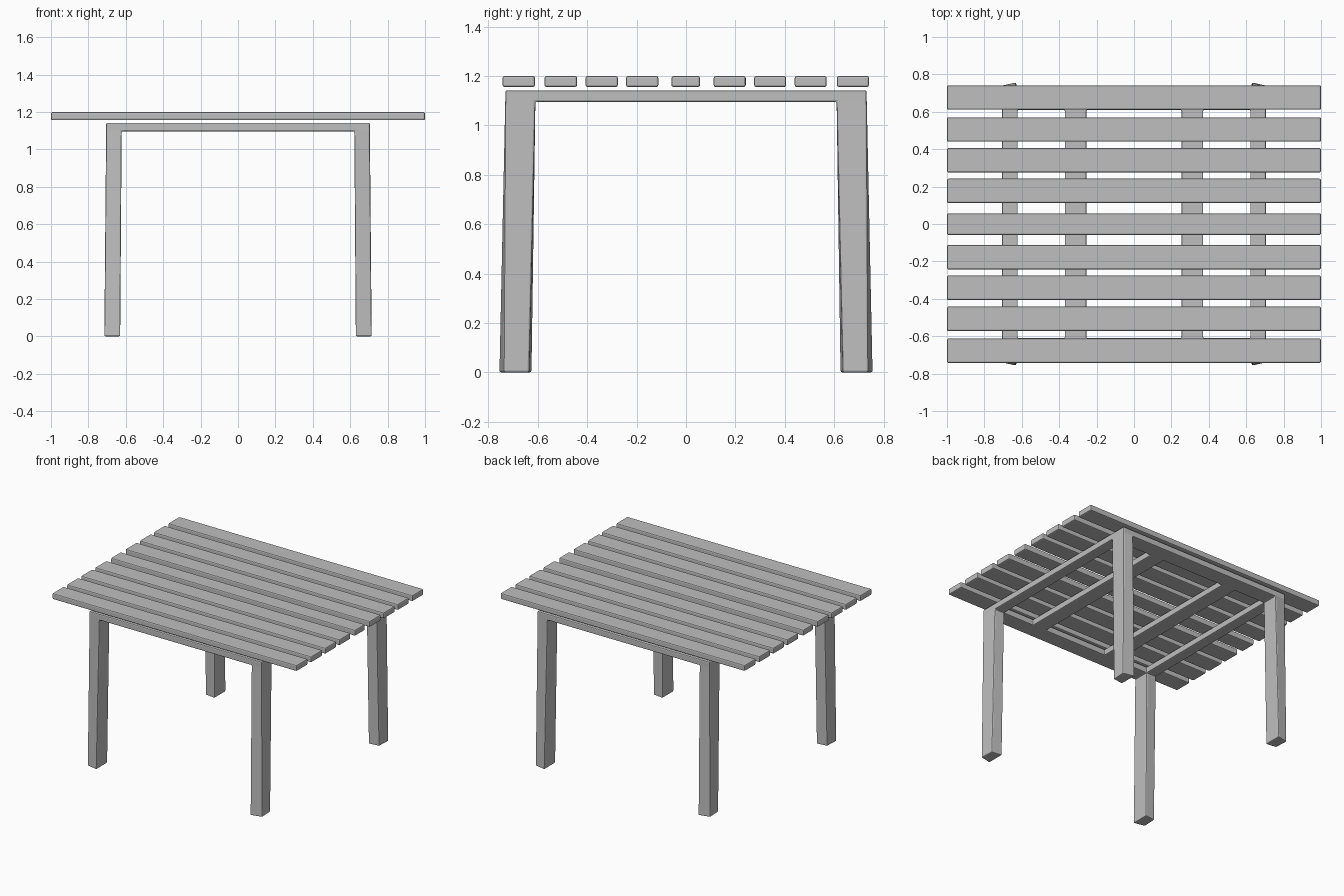
import bpy, bmesh

if "Cube" in bpy.data.objects:
    bpy.data.objects.remove(bpy.data.objects["Cube"])

grey = bpy.data.materials.new("plain grey")
grey.diffuse_color = (0.52, 0.52, 0.52, 1.0)
grey.use_nodes = True
grey.node_tree.nodes["Principled BSDF"].inputs["Base Color"].default_value = grey.diffuse_color


def finish(bm, name, width):
    """Turn a bmesh into an object with softened edges."""
    bmesh.ops.recalc_face_normals(bm, faces=bm.faces)
    mesh = bpy.data.meshes.new(name)
    bm.to_mesh(mesh)
    bm.free()
    mesh.materials.append(grey)
    obj = bpy.data.objects.new(name, mesh)
    bpy.context.collection.objects.link(obj)
    bevel = obj.modifiers.new("soft edges", 'BEVEL')
    bevel.width = width
    bevel.segments = 2
    bevel.limit_method = 'ANGLE'
    bevel.angle_limit = 0.6
    return obj


# Table top: nine separate slats, the middle one slightly narrower
slats = [(-0.743, -0.612), (-0.573, -0.441), (-0.407, -0.276),
         (-0.243, -0.112), (-0.059, 0.057), (0.112, 0.242),
         (0.276, 0.406), (0.440, 0.570), (0.611, 0.741)]
for n, (y0, y1) in enumerate(slats):
    bm = bmesh.new()
    bmesh.ops.create_cube(bm, size=1)
    for v in bm.verts:
        v.co.x *= 2
        v.co.y = y0 if v.co.y < 0 else y1
        v.co.z = 1.156 if v.co.z < 0 else 1.2
    finish(bm, f"slat_{n + 1}", 0.008)

# Base: one joined solid of frame rails, cross rails and four legs
XS = [-0.705, -0.622, -0.37, -0.255, 0.255, 0.37, 0.622, 0.705]
YS = [-0.732, -0.61, 0.61, 0.732]
ZS = [0.0, 1.096, 1.142]
cells = {(i, j, 1) for i in range(7) for j in range(3)
         if j != 1 or i % 2 == 0}
cells |= {(i, j, 0) for i in (0, 6) for j in (0, 2)}


def corner(i, j, k):
    """Grid point; the feet are splayed and slightly twisted."""
    x, y, z = XS[i], YS[j], ZS[k]
    if k == 0:
        out_x, out_y = i in (0, 7), j in (0, 3)
        ax = (0.715 if out_y else 0.71) if out_x else 0.63
        if out_y:
            ay = 0.738 if out_x else 0.757
        else:
            ay = 0.635 if out_x else 0.625
        x, y = (ax if x > 0 else -ax), (ay if y > 0 else -ay)
    return x, y, z


bm = bmesh.new()
verts = {}
for c in sorted(cells):
    for axis in range(3):
        for side in (0, 1):
            near = list(c)
            near[axis] += 1 if side else -1
            if tuple(near) in cells:
                continue
            quad = []
            for a, b in ((0, 0), (1, 0), (1, 1), (0, 1)):
                p = list(c)
                p[axis] += side
                p[(axis + 1) % 3] += a
                p[(axis + 2) % 3] += b
                p = tuple(p)
                if p not in verts:
                    verts[p] = bm.verts.new(corner(*p))
                quad.append(verts[p])
            bm.faces.new(quad)
finish(bm, "frame_and_legs", 0.007)
